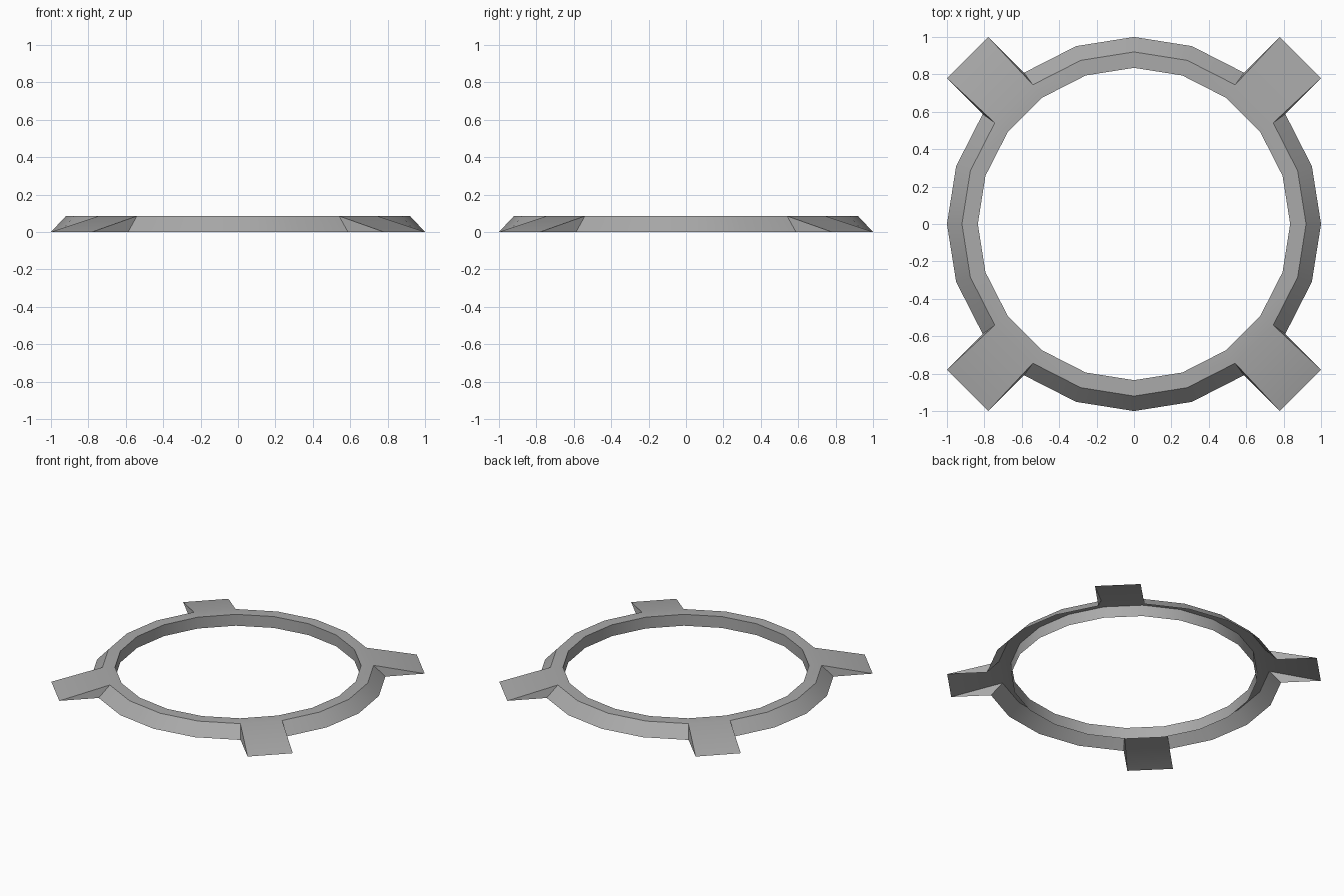
import bpy
import bmesh
from math import cos, sin, pi

cube = bpy.data.objects.get("Cube")
if cube:
    bpy.data.objects.remove(cube, do_unlink=True)

SIDES = 20
HEIGHT = 0.085
R_INNER, R_RIM, R_BASE = 0.835, 0.92, 1.0
FOOT_NEAR, FOOT_FAR = 0.78, 1.0

grey = bpy.data.materials.new("Plain grey")
grey.use_nodes = True
colour = (0.4, 0.4, 0.4, 1)
grey.diffuse_color = colour
grey.node_tree.nodes["Principled BSDF"].inputs["Base Color"].default_value = colour

bm = bmesh.new()


def loop(radius, z):
    """One closed ring of vertices."""
    return [bm.verts.new((radius * cos(2 * pi * i / SIDES),
                          radius * sin(2 * pi * i / SIDES), z))
            for i in range(SIDES)]


def foot_tip(vert):
    """Ground corner of a foot, reached from a rim vertex."""
    def push(a, b):
        size = FOOT_FAR if abs(a) > abs(b) else FOOT_NEAR
        return size if a > 0 else -size
    x, y, _ = vert.co
    return bm.verts.new((push(x, y), push(y, x), 0))


inner_low = loop(R_INNER, 0)
inner_top = loop(R_INNER, HEIGHT)
rim = loop(R_RIM, HEIGHT)
base = loop(R_BASE, 0)

for i in range(SIDES):
    j = (i + 1) % SIDES
    # Inner wall and flat top; the underside stays open
    bm.faces.new((inner_low[i], inner_top[i], inner_top[j], inner_low[j]))
    bm.faces.new((inner_top[i], rim[i], rim[j], inner_top[j]))
    if i % 5 == 2:
        # Diagonal foot: sloping plate with triangular cheeks
        a, b = foot_tip(rim[i]), foot_tip(rim[j])
        bm.faces.new((rim[i], a, b, rim[j]))
        bm.faces.new((rim[i], base[i], a))
        bm.faces.new((rim[j], b, base[j]))
    else:
        # Bevelled outer wall
        bm.faces.new((rim[i], base[i], base[j], rim[j]))

mesh = bpy.data.meshes.new("ring_with_feet")
bm.to_mesh(mesh)
bm.free()
mesh.materials.append(grey)
ring = bpy.data.objects.new("ring_with_feet", mesh)
bpy.context.collection.objects.link(ring)

# Smooth curve with crisp edges
bpy.ops.object.select_all(action='DESELECT')
ring.select_set(True)
bpy.context.view_layer.objects.active = ring
bpy.ops.object.shade_smooth_by_angle(angle=pi / 6)
